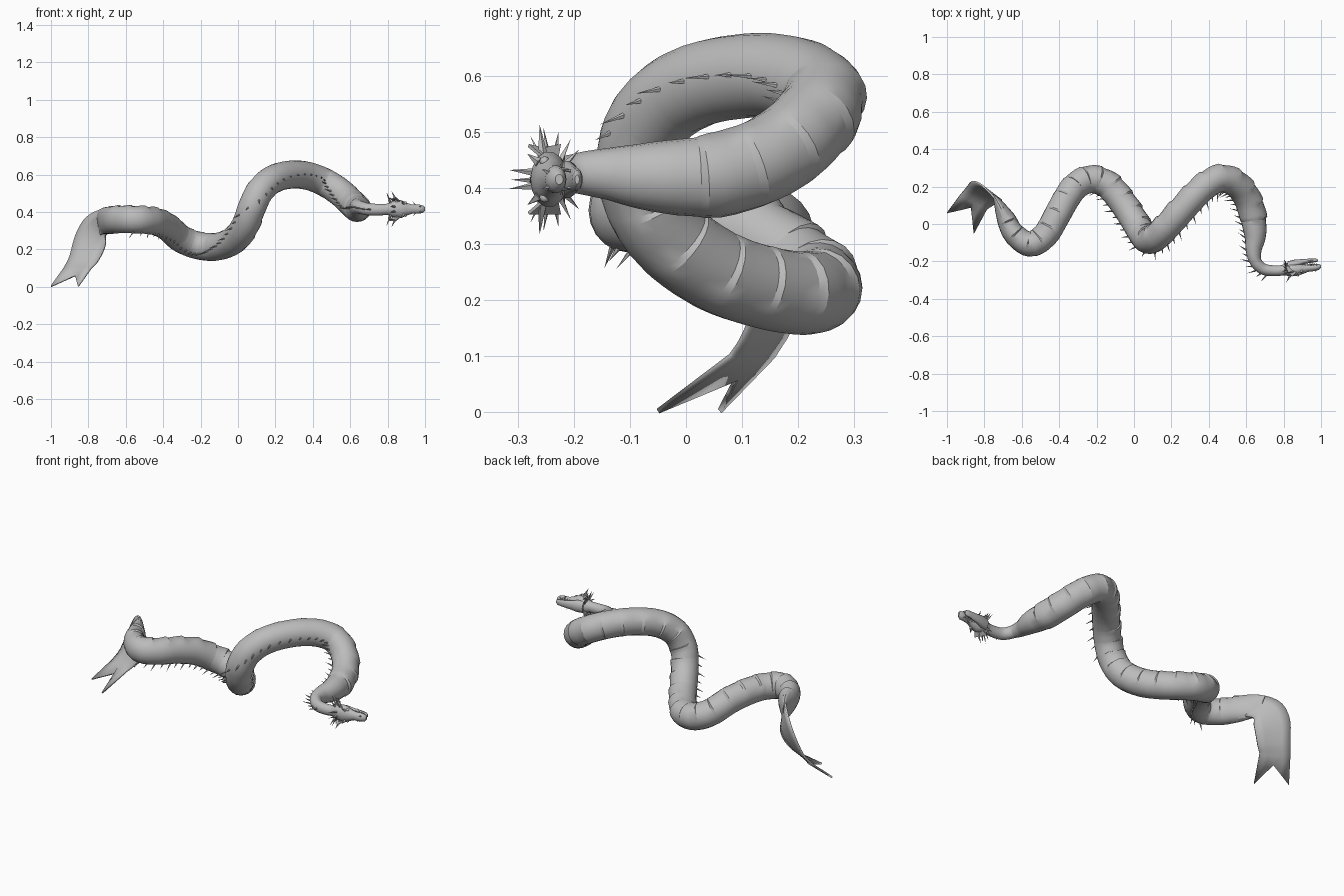
import bpy, bmesh, math
from mathutils import Vector, Matrix

if "Cube" in bpy.data.objects:
    bpy.data.objects.remove(bpy.data.objects["Cube"])

grey = bpy.data.materials.new("plain_grey")
grey.use_nodes = True
TONE = (0.5, 0.5, 0.5, 1)
grey.diffuse_color = TONE
grey.node_tree.nodes["Principled BSDF"].inputs["Base Color"].default_value = TONE


def finish(name, bm, smooth=40):
    bmesh.ops.recalc_face_normals(bm, faces=bm.faces)
    mesh = bpy.data.meshes.new(name)
    bm.to_mesh(mesh)
    bm.free()
    mesh.materials.append(grey)
    obj = bpy.data.objects.new(name, mesh)
    bpy.context.scene.collection.objects.link(obj)
    if smooth:
        bpy.ops.object.select_all(action='DESELECT')
        obj.select_set(True)
        bpy.context.view_layer.objects.active = obj
        bpy.ops.object.shade_smooth_by_angle(angle=math.radians(smooth))
    return obj


def loft(name, rings, closed=True, smooth=40):
    """Skin a list of point rings; closed rings get end caps."""
    bm = bmesh.new()
    rows = [[bm.verts.new(p) for p in ring] for ring in rings]
    n = len(rows[0])
    for a, b in zip(rows, rows[1:]):
        for i in range(n if closed else n - 1):
            j = (i + 1) % n
            bm.faces.new((a[i], a[j], b[j], b[i]))
    if closed:
        bm.faces.new(rows[0])
        bm.faces.new(rows[-1])
    return finish(name, bm, smooth)


def spikes(name, items, sides=5):
    """Cones given as (base, direction, length, radius)."""
    bm = bmesh.new()
    for base, direction, length, radius in items:
        d = Vector(direction).normalized()
        turn = d.to_track_quat('Z', 'Y').to_matrix().to_4x4()
        bmesh.ops.create_cone(bm, cap_ends=True, segments=sides, radius1=radius, radius2=0, depth=length,
                              matrix=Matrix.Translation(Vector(base) + d * length / 2) @ turn)
    return finish(name, bm, 0)


def spline(points, steps):
    """Catmull-Rom samples through the stations."""
    p = [Vector(q) for q in points]
    p = [2 * p[0] - p[1]] + p + [2 * p[-1] - p[-2]]
    out = []
    for a, b, c, d in zip(p, p[1:], p[2:], p[3:]):
        for k in range(steps):
            t = k / steps
            out.append(0.5 * (2 * b + (c - a) * t + (2 * a - 5 * b + 4 * c - d) * t * t
                              + (3 * b - a - 3 * c + d) * t ** 3))
    return out + [p[-2]]


# Coiling body: centre line, and (sideways, upright) radius at a few stations
path = [(-.745, .145, .338), (-.72, .10, .352), (-.685, .03, .355), (-.64, -.055, .36), (-.555, -.108, .36),
        (-.475, -.06, .355), (-.42, .03, .342), (-.365, .13, .31), (-.31, .205, .26), (-.23, .24, .225),
        (-.14, .21, .212), (-.07, .13, .225), (-.01, .04, .26), (.04, -.045, .33), (.075, -.085, .425),
        (.12, -.067, .515), (.19, .003, .576), (.285, .11, .60), (.375, .20, .592), (.46, .245, .56),
        (.54, .22, .51), (.60, .15, .455), (.635, .05, .422), (.648, -.06, .42), (.64, -.14, .425),
        (.65, -.20, .425), (.69, -.24, .415), (.75, -.25, .412), (.82, -.245, .415)]
girth = {0: (.006, .066), 1: (.028, .07), 2: (.05, .074), 4: (.068, .074), 9: (.075, .074),
         22: (.074, .076), 23: (.058, .062), 24: (.042, .046), 25: (.032, .035), 28: (.027, .029)}


def girth_at(i):
    lo = max(k for k in girth if k <= i)
    hi = min(k for k in girth if k >= i)
    f = (i - lo) / (hi - lo) if hi > lo else 0
    return Vector(girth[lo]).lerp(Vector(girth[hi]), f)


STEPS, SIDES = 5, 20
centres = spline(path, STEPS)
last = len(centres) - 1
rings, back_spikes = [], []
for i, c in enumerate(centres):
    t = (centres[min(i + 1, last)] - centres[max(i - 1, 0)]).normalized()
    side = Vector((t.y, -t.x, 0)).normalized()
    up = side.cross(t)
    rh, rv = girth_at(i / STEPS)
    twist = 1.2 * min(max(-c.x / .4, 0), 1)
    scuted = 10 < i < last - 25
    # The first ring of each scute sits close behind the last ring of the one before
    hub = c.lerp(centres[i - 1], .6) if scuted and i % 4 == 0 else c
    ring = []
    for k in range(SIDES):
        a = 2 * math.pi * k / SIDES
        # Overlapping belly scutes, opposite the spines
        belly = max(0, -math.cos(a + twist) - .3) if scuted else 0
        s = 1 + .15 * belly * ((i % 4) / 3 - .5)
        ring.append(hub + (side * rh * math.cos(a) + up * rv * math.sin(a)) * s)
    rings.append(ring)
    # Backward leaning spines along the back
    if i % 2 == 0 and 18 < i < last - 7:
        out = side * math.cos(twist) - up * math.sin(twist)
        foot = c + (side * rh * math.cos(twist) - up * rv * math.sin(twist)) * .93
        size = .05 if i % 4 == 0 else .034
        back_spikes.append((foot, out - t * .6, size, .0055))
loft("body", rings, smooth=24)
spikes("back_spines", back_spikes)

# Forked tail fin: outer and inner edge curves, then the notched end
outer = spline([(-.70, .085, .42), (-.765, .16, .402), (-.825, .215, .355), (-.87, .225, .27),
                (-.90, .19, .16), (-.93, .155, .10)], 3)
inner = spline([(-.69, .08, .29), (-.71, .12, .27), (-.708, .125, .23), (-.725, .12, .18),
                (-.755, .10, .13), (-.785, .08, .10)], 3)
rows = [[a.lerp(b, k / 4) for k in range(5)] for a, b in zip(outer, inner)]
notch, tip_a, tip_b = Vector((-.87, .09, .06)), Vector((-1, .06, .002)), Vector((-.855, -.05, .002))
rows.append([tip_a, tip_a.lerp(notch, .55), notch, notch.lerp(tip_b, .45), tip_b])
fin = loft("tail_fin", rows, closed=False)
thick = fin.modifiers.new("thickness", 'SOLIDIFY')
thick.thickness = .01
thick.offset = 0


# Head: its crown faces -y, so its left and right are along z
MID = .415


def head_loft(name, stations, n=14):
    loft(name, [[(x, y - h * math.cos(2 * math.pi * k / n), MID + w * math.sin(2 * math.pi * k / n))
                 for k in range(n)] for x, y, w, h in stations])


head_loft("skull", [(.785, -.247, .026, .026), (.83, -.242, .044, .036), (.87, -.244, .050, .033),
                    (.90, -.241, .036, .027), (.93, -.236, .025, .020), (.97, -.232, .025, .019),
                    (.99, -.229, .020, .015), (1.0, -.226, .009, .007)])
head_loft("lower_jaw", [(.82, -.224, .034, .024), (.86, -.212, .034, .022), (.90, -.202, .025, .014),
                        (.95, -.195, .020, .011), (.975, -.194, .016, .009), (.985, -.194, .008, .004)])

teeth, horns, whiskers, mane = [], [], [], []
for s in (-1, 1):
    for k in range(6):
        x = .90 + .015 * k
        teeth.append(((x, -.222, MID + s * .018), (0, 1, 0), .018, .003))
        teeth.append(((x - .008, -.205, MID + s * .015), (0, -1, 0), .014, .003))
    # Swept horns, brow points and snout barbs
    horns += [((.85, -.255, MID + s * .038), (-.5, -.1, s), .068, .010),
              ((.84, -.268, MID + s * .012), (-.6, -1, s * .1), .055, .008),
              ((.885, -.262, MID + s * .030), (-.4, -.8, s * .6), .028, .009),
              ((.975, -.243, MID + s * .012), (-.3, -1, s * .4), .016, .005)]
    whiskers.append(((.95, -.22, MID + s * .02), (-.8, .2, s), .03, .003))
    # Spiny mane fanned out on each cheek
    for k in range(5):
        a = -.45 + .3 * k
        d = Vector((-.4, math.sin(a), s * math.cos(a)))
        mane.append((Vector((.83, -.24, MID)) + d * .026, d, .072 - .007 * abs(k - 1), .008))
spikes("teeth", teeth, 4)
spikes("horns", horns)
spikes("whiskers", whiskers, 4)
spikes("mane", mane, 4)

# Ear fins and eyes on both sides of the skull
for s, side in ((-1, "right"), (1, "left")):
    bm = bmesh.new()
    web = [(.87, -.255, .035), (.845, -.282, .058), (.82, -.258, .052), (.81, -.225, .058), (.835, -.23, .032)]
    bm.faces.new([bm.verts.new((x, y, MID + s * z)) for x, y, z in web])
    ear = finish("ear_fin_" + side, bm, 0)
    ear.modifiers.new("thickness", 'SOLIDIFY').thickness = .006
    bm = bmesh.new()
    bmesh.ops.create_uvsphere(bm, u_segments=10, v_segments=6, radius=.009,
                              matrix=Matrix.Translation((.895, -.252, MID + s * .032)))
    finish("eye_" + side, bm)
